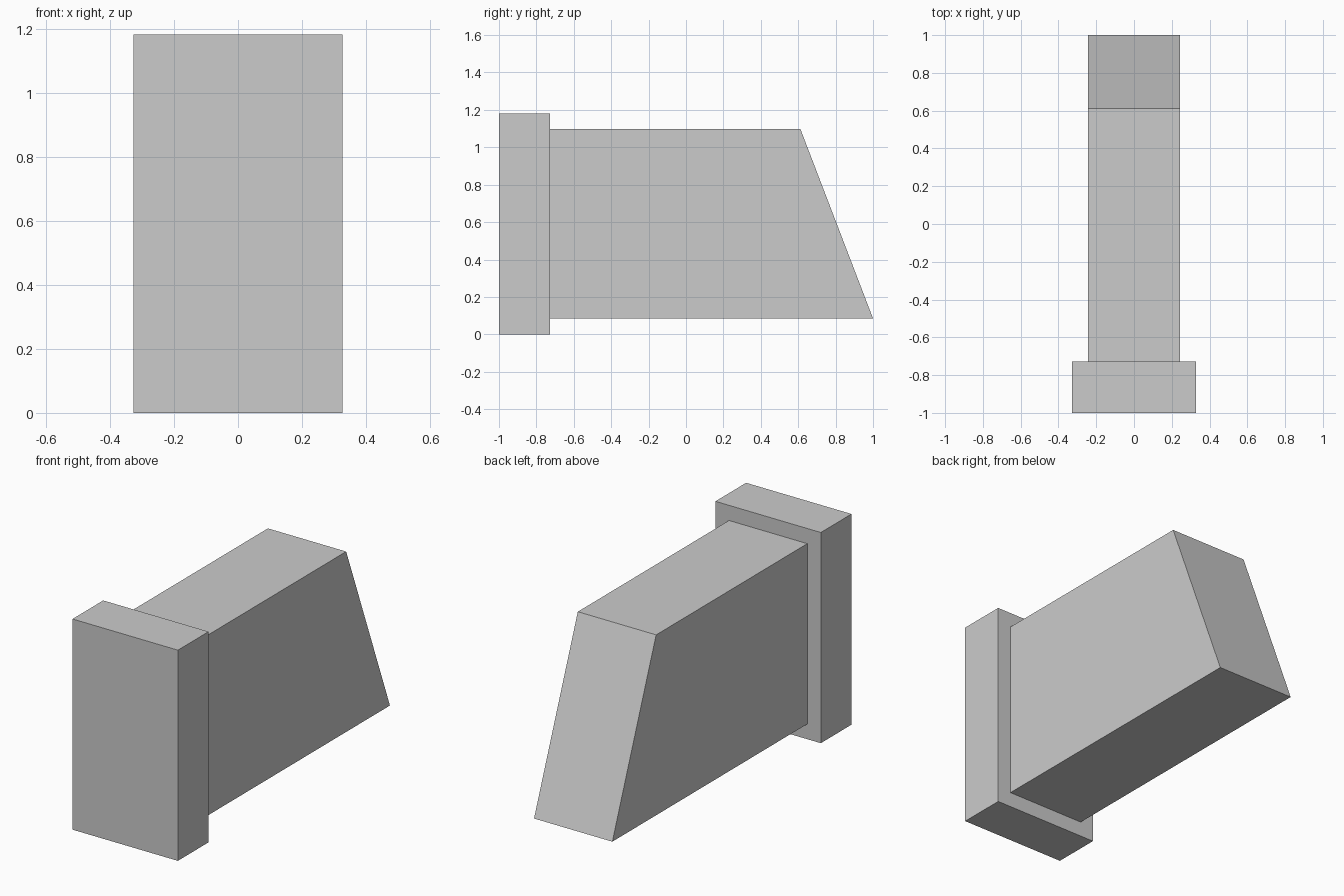
import bpy
import bmesh

if "Cube" in bpy.data.objects:
    bpy.data.objects.remove(bpy.data.objects["Cube"])

grey = bpy.data.materials.new("plain_grey")
grey.diffuse_color = (0.6, 0.6, 0.6, 1.0)
grey.use_nodes = True
grey.node_tree.nodes["Principled BSDF"].inputs["Base Color"].default_value = grey.diffuse_color


def side_extrusion(name, profile, half_width):
    """Extrude a (y, z) side profile across x, centred on x = 0."""
    bm = bmesh.new()
    face = bm.faces.new([bm.verts.new((-half_width, y, z)) for y, z in profile])
    ext = bmesh.ops.extrude_face_region(bm, geom=[face])
    verts = [g for g in ext["geom"] if isinstance(g, bmesh.types.BMVert)]
    bmesh.ops.translate(bm, verts=verts, vec=(2 * half_width, 0, 0))
    bmesh.ops.recalc_face_normals(bm, faces=bm.faces)
    mesh = bpy.data.meshes.new(name)
    bm.to_mesh(mesh)
    bm.free()
    mesh.materials.append(grey)
    obj = bpy.data.objects.new(name, mesh)
    bpy.context.collection.objects.link(obj)
    return obj


JOINT = -0.728  # y where the beam meets the plate

# Wider block at the front
side_extrusion("front_plate", [(-1, 0), (JOINT, 0), (JOINT, 1.182), (-1, 1.182)], 0.327)

# Beam with a slanted rear end
side_extrusion("slanted_beam", [(JOINT, 0.085), (1, 0.085), (0.612, 1.097), (JOINT, 1.097)], 0.243)
